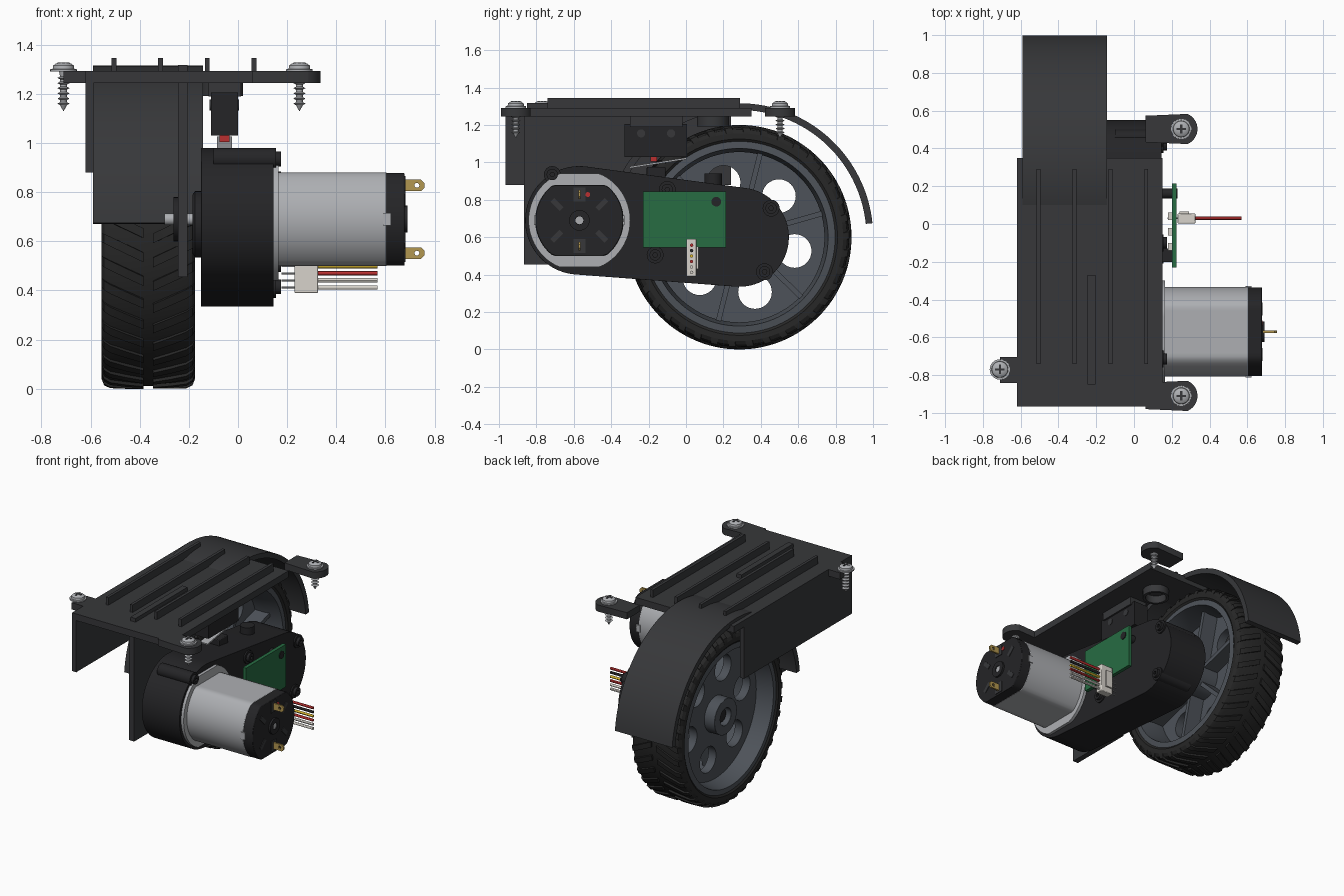
import bpy, bmesh, math
from math import sin, cos, pi, radians as rad

if "Cube" in bpy.data.objects:
    bpy.data.objects.remove(bpy.data.objects["Cube"])

def mat(name, *c):
    m = bpy.data.materials.new(name)
    m.diffuse_color = (*c, 1)
    m.use_nodes = True
    m.node_tree.nodes["Principled BSDF"].inputs["Base Color"].default_value = m.diffuse_color
    return m

DARK = mat("dark_plastic", .038, .039, .042)
BLACK = mat("black_plastic", .018, .018, .02)
TYRE = mat("rubber", .02, .02, .02)
RIM = mat("rim_grey", .075, .085, .1)
SILVER = mat("steel", .42, .43, .45)
GREEN = mat("board_green", .02, .15, .055)
WHITE = mat("connector_white", .68, .65, .6)
BRASS = mat("brass", .45, .31, .08)
RED = mat("red", .5, .03, .03)
YELLOW = mat("yellow", .75, .5, .03)

AX = {'x': lambda a, u, v: (a, u, v), 'y': lambda a, u, v: (u, a, v), 'z': lambda a, u, v: (u, v, a)}

def finish(name, bm, m, bevel=0):
    bmesh.ops.remove_doubles(bm, verts=bm.verts, dist=1e-5)
    bmesh.ops.recalc_face_normals(bm, faces=bm.faces)
    me = bpy.data.meshes.new(name)
    bm.to_mesh(me)
    bm.free()
    ob = bpy.data.objects.new(name, me)
    bpy.context.collection.objects.link(ob)
    me.materials.append(m)
    if bevel:
        b = ob.modifiers.new("bevel", 'BEVEL')
        b.width, b.segments, b.limit_method, b.angle_limit = bevel, 2, 'ANGLE', rad(40)
    bpy.ops.object.select_all(action='DESELECT')
    bpy.context.view_layer.objects.active = ob
    ob.select_set(True)
    bpy.ops.object.shade_smooth_by_angle(angle=rad(30))
    return ob

def box(name, x, y, z, m, bevel=0):
    bm = bmesh.new()
    bmesh.ops.create_cube(bm, size=1)
    for v in bm.verts:
        v.co = [(a + b) / 2 + c * (b - a) for (a, b), c in zip((x, y, z), v.co)]
    return finish(name, bm, m, bevel)

def prism(name, loops, axis, a0, a1, m, bevel=0):
    """Outline with optional hole loops, extruded along an axis."""
    cu = bpy.data.curves.new(name, 'CURVE')
    cu.dimensions, cu.fill_mode, cu.extrude = '2D', 'BOTH', (a1 - a0) / 2
    for pts in loops:
        s = cu.splines.new('POLY')
        s.points.add(len(pts) - 1)
        for p, (u, v) in zip(s.points, pts):
            p.co = (u, v, 0, 1)
        s.use_cyclic_u = True
    tmp = bpy.data.objects.new("tmp", cu)
    me = bpy.data.meshes.new_from_object(tmp)
    bm = bmesh.new()
    bm.from_mesh(me)
    for v in bm.verts:
        v.co = AX[axis](v.co.z + (a0 + a1) / 2, v.co.x, v.co.y)
    bpy.data.objects.remove(tmp)
    return finish(name, bm, m, bevel)

def lathe(name, prof, axis, cu, cv, m, n=32, closed=False):
    """Profile of (along axis, radius) spun round an axis through cu, cv."""
    bm = bmesh.new()
    rings = [[bm.verts.new(AX[axis](a, cu + r * cos(2 * pi * i / n), cv + r * sin(2 * pi * i / n)))
              for i in range(n)] for a, r in prof]
    pairs = list(zip(rings, rings[1:]))
    if closed:
        pairs.append((rings[-1], rings[0]))
    else:
        bm.faces.new(rings[0])
        bm.faces.new(rings[-1])
    for p, q in pairs:
        for i in range(n):
            j = (i + 1) % n
            bm.faces.new((p[i], p[j], q[j], q[i]))
    return finish(name, bm, m)

def cyl(name, axis, a0, a1, cu, cv, r, m, n=32):
    return lathe(name, [(a0, r), (a1, r)], axis, cu, cv, m, n)

def arc(cu, cv, r, d0, d1, n=32, clip=9):
    return [(cu + r * cos(t), cv + max(-clip, min(clip, r * sin(t))))
            for t in (rad(d0 + (d1 - d0) * i / n) for i in range(n + 1))]

def circle(cu, cv, r, n=32, clip=9):
    return arc(cu, cv, r, 0, 360 * (n - 1) / n, n - 1, clip)

WY, WZ, MY, MZ, WX = .285, .6, -.57, .69, -.365

# Wheel: tyre, chevron tread, rim, disc with six holes, ribs, hub
half = [(.175, .505), (.19, .525), (.19, .555), (.178, .575), (.155, .586), (0, .588)]
tyre_prof = [(WX - a, r) for a, r in half] + [(WX + a, r) for a, r in half[-2::-1]]
lathe("tyre", tyre_prof, 'x', WY, WZ, TYRE, 96, True)
bm = bmesh.new()
for k in range(38):
    for s in (-1, 1):
        rows = []
        for d, r in ((.02, .6), (.09, .6), (.155, .598), (.18, .586), (.19, .56)):
            t = -2 * pi * k / 38 - (.04 + .8 * d) + (.035 if s > 0 else 0)
            rows.append([bm.verts.new((WX + s * d, WY + q * cos(t + w), WZ + q * sin(t + w)))
                         for q, w in ((r, -.033), (r, .033), (r - .035, .033), (r - .035, -.033))])
        for p, q in zip(rows, rows[1:]):
            for i in range(4):
                bm.faces.new((p[i], p[(i + 1) % 4], q[(i + 1) % 4], q[i]))
        bm.faces.new(rows[0])
        bm.faces.new(rows[-1])
finish("tyre_tread", bm, TYRE)
lathe("rim", [(-.545, .515), (-.55, .475), (-.44, .455), (-.29, .455), (-.18, .475), (-.185, .515)],
      'x', WY, WZ, RIM, 96, True)
holes = [circle(WY + .305 * cos(rad(a)), WZ + .305 * sin(rad(a)), .09) for a in range(-14, 346, 60)]
prism("wheel_disc", [circle(WY, WZ, .46, 96)] + holes, 'x', -.43, -.37, RIM)
for k in range(6):
    a = rad(16 + 60 * k)
    pts = [(WY + r * cos(a) - w * sin(a), WZ + r * sin(a) + w * cos(a))
           for r, w in ((.1, -.014), (.46, -.014), (.46, .014), (.1, .014))]
    prism("wheel_rib", [pts], 'x', -.38, -.26, RIM)
prism("wheel_hub", [circle(WY, WZ, .125), circle(WY, WZ, .06)], 'x', -.51, -.2, RIM, .006)
cyl("axle", 'x', -.48, -.14, WY, WZ, .045, BLACK)

# Gearbox: tapered slab around the motor and wheel axes
phi = math.degrees(math.atan2(WZ - MZ, WY - MY))
t = math.degrees(math.acos((.29 - .265) / math.hypot(WZ - MZ, WY - MY)))
outline = arc(MY, MZ, .29, phi + t, phi + 360 - t, 40) + arc(WY, WZ, .265, phi - t, phi + t, 40)
prism("gearbox", [outline], 'x', -.15, .145, BLACK, .01)
for y, z in ((.455, .755), (.42, .415), (-.165, .505), (-.1, .855), (-.715, .935)):
    cyl("gearbox_bolt_boss", 'x', -.1, .155, y, z, .045, BLACK)
    prism("gearbox_bolt", [circle(y, z, .03), circle(y, z, .013, 6)], 'x', .155, .175, BLACK)
cyl("spring_post", 'z', .82, .94, -.03, .145, .047, BLACK)
box("switch_stop", (-.09, 0), (-.21, -.11), (.88, .975), BLACK, .005)
lathe("gearbox_collar", [(-.185, .12), (-.175, .135), (-.15, .135)], 'x', MY, .67, BLACK)
cyl("mount_washer", 'x', -.262, -.24, MY, MZ, .09, BLACK)
cyl("mount_pin", 'x', -.3, -.15, MY, MZ, .024, SILVER)

# Motor with flattened sides, end cap and terminals
prism("motor_flange", [circle(MY, MZ, .272, 64, .25)], 'x', .14, .165, SILVER)
prism("motor_can", [circle(MY, MZ, .237, 64, .19)], 'x', .16, .605, SILVER, .004)
prism("motor_end_cap", [circle(MY, MZ, .235, 64, .188)], 'x', .6, .677, BLACK, .012)
prism("motor_end_boss", [circle(MY, MZ, .055), circle(MY, MZ, .022)], 'x', .67, .69, BLACK)
cyl("motor_shaft_end", 'x', .67, .685, MY, MZ, .021, SILVER)
box("motor_tab", (.59, .622), (MY - .242, MY + .242), (.665, .715), SILVER)
for s in (-1, 1):
    z = MZ + s * .138
    box("terminal_base", (.67, .682), (MY - .032, MY + .032), (z - .037, z + .037), DARK)
    prism("terminal", [[(.67, z - .023), (.745, z - .023), (.758, z - .01), (.758, z + .01),
                        (.745, z + .023), (.67, z + .023)], circle(.728, z, .01, 12)],
          'y', MY - .006, MY + .006, BRASS)
    for q in (-1, 1):
        ob = box("cap_slot", (-.005, .005), (-.035, .035), (-.014, .014), DARK)
        ob.location = (.676, MY + q * .12, MZ + s * .085)
        ob.rotation_euler = (rad(45 * -s * q + 90), 0, 0)
cyl("cap_mark", 'x', .67, .681, MY + .045, MZ + .138, .013, RED, 16)

# Sensor board, connector and six wires
box("circuit_board", (.2, .225), (-.23, .215), (.545, .845), GREEN)
cyl("board_screw", 'x', .14, .23, .162, .79, .026, BLACK, 20)
for y in (-.14, -.06, .02):
    box("board_part", (.18, .2), (y, y + .04), (.6, .66), WHITE)
box("board_spacer", (.14, .2), (-.2, -.13), (.57, .64), BLACK)
box("connector", (.23, .325), (.003, .055), (.39, .59), WHITE, .004)
box("connector_lip", (.24, .29), (.05, .066), (.43, .55), WHITE)
for k, m in enumerate((WHITE, WHITE, RED, YELLOW, BLACK, RED)):
    z = .412 + k * .029
    cyl("wire", 'x', .32, .568, .03, z, .009, m, 12)
    cyl("connector_pin", 'x', .178, .235, .03, z, .004, SILVER, 8)

# Bracket: top plate, ribs, side walls
box("top_plate", (-.62, .15), (-.965, .35), (1.245, 1.292), DARK)
for x in (-.505, -.315, -.125, .065):
    box("plate_rib", (x - .01, x + .01), (-.74, .29), (1.29, 1.345), DARK)
box("short_rib", (-.245, -.205), (-.85, -.27), (1.29, 1.318), DARK)
box("outer_wall", (-.62, -.588), (-.965, .24), (.88, 1.29), DARK)
wall = [(-.865, .455), (-.865, 1.25)] + arc(WY, WZ, .7, 112, 192)
prism("mount_wall", [wall], 'x', -.245, -.205, DARK)

# Fender over the wheel
prism("fender", [arc(WY, WZ, .716, 6, 174, 64) + arc(WY, WZ, .68, 174, 6, 64)], 'x', -.59, -.143, DARK)

# Limit switch and spring cup under the plate
box("switch_body", (-.11, 0), (-.33, .005), (1.03, 1.205), BLACK)
box("switch_mount", (-.12, .012), (-.3, -.02), (1.19, 1.25), DARK)
for y in (-.24, -.08):
    cyl("switch_rivet", 'x', -.115, .004, y, 1.155, .022, DARK, 16)
box("switch_button", (-.075, -.035), (-.19, -.155), (1.005, 1.035), RED)
ob = box("switch_lever", (-.03, .03), (-.155, .155), (-.005, .005), SILVER)
ob.location, ob.rotation_euler = (-.055, -.15, .997), (rad(9), 0, 0)
prism("spring_cup", [circle(-.065, .145, .086), circle(-.065, .145, .068)], 'z', 1.192, 1.25, DARK)

# Mounting ears and screws
for y in (-.91, .503):
    ear = [(.06, y - .068)] + arc(.25, y, .086, -68, 68) + [(.06, y + .068)]
    ear[0], ear[-1] = (.06, y - .07), (.06, y + .07)
    prism("mount_ear", [ear], 'z', 1.245, 1.292, DARK)
box("side_ear", (-.71, -.61), (-.842, -.703), (1.245, 1.292), DARK)
for x, y in ((.25, -.91), (.25, .503), (-.71, -.77)):
    thread = [(1.29, .018)]
    for k in range(6):
        z = 1.265 - k * .021
        thread += [(z + .006, .014), (z, .025), (z - .006, .014)]
    lathe("screw_thread", thread + [(1.13, .001)], 'z', x, y, SILVER, 16)
    lathe("screw_head", [(1.29, .054), (1.3, .054), (1.301, .044), (1.315, .042), (1.324, .03), (1.327, .012)],
          'z', x, y, SILVER)
    for a, b in ((.025, .006), (.006, .025)):
        box("screw_cross", (x - a, x + a), (y - b, y + b), (1.32, 1.328), DARK)
